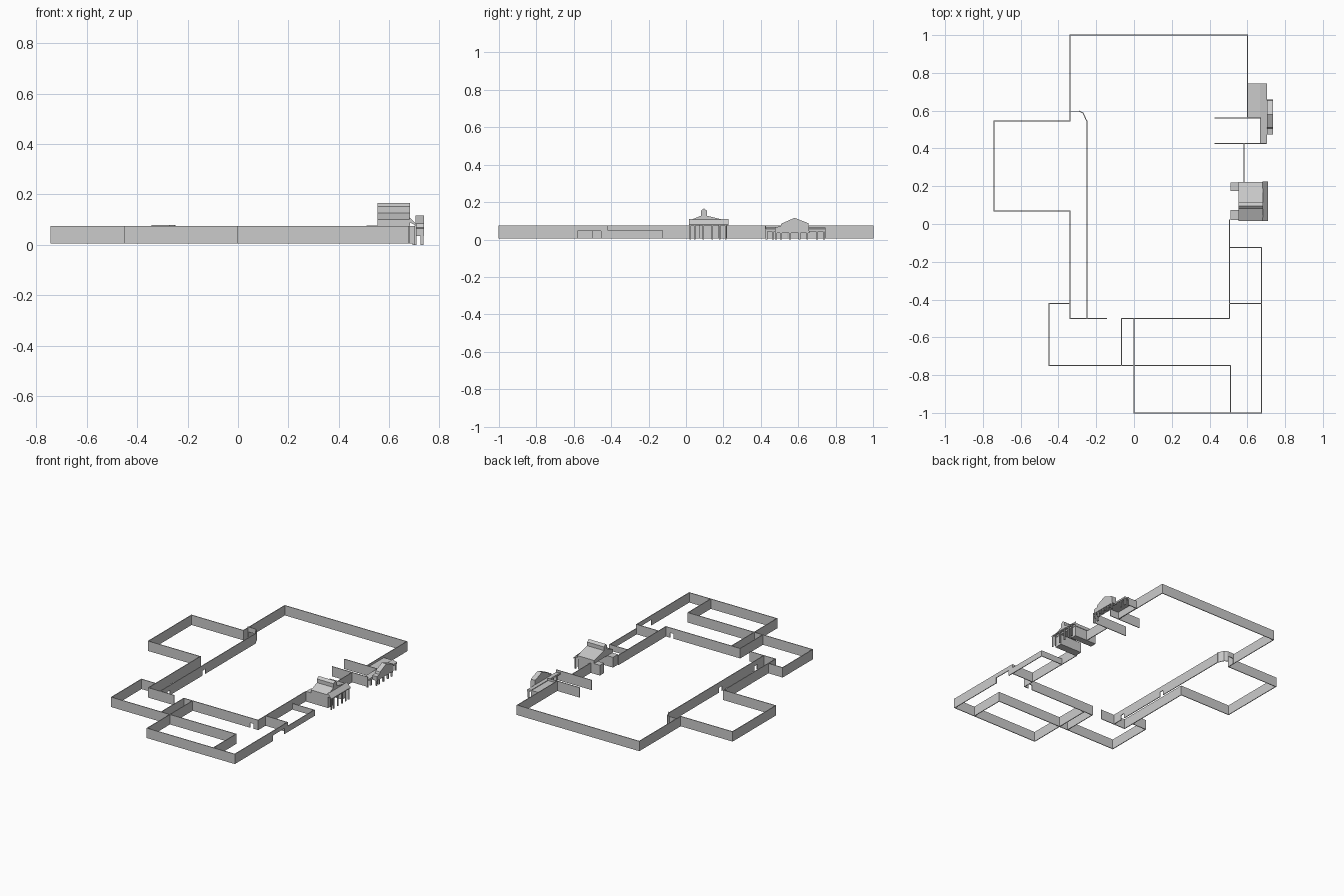
import bpy, bmesh, math
from mathutils import Matrix, Vector

if "Cube" in bpy.data.objects:
    bpy.data.objects.remove(bpy.data.objects["Cube"])

Z0, TOP, LOW, THICK = 0.006, 0.075, 0.048, 0.005


def finish(bm, name):
    bmesh.ops.recalc_face_normals(bm, faces=bm.faces)
    mesh = bpy.data.meshes.new(name)
    bm.to_mesh(mesh)
    bm.free()
    obj = bpy.data.objects.new(name, mesh)
    bpy.context.collection.objects.link(obj)
    return obj


def add_box(bm, lo, hi, rot=None):
    lo, hi = Vector(lo), Vector(hi)
    size = hi - lo
    m = Matrix.Translation((lo + hi) / 2) @ Matrix.Diagonal((*size, 1))
    bmesh.ops.create_cube(bm, size=1, matrix=(rot @ m) if rot else m)


def wall_piece(bm, a, b, s, e, z0, z1):
    """Box along the line a-b, between distances s and e."""
    d = Vector(b) - Vector(a)
    rot = Matrix.Translation((a[0], a[1], 0)) @ Matrix.Rotation(math.atan2(d.y, d.x), 4, 'Z')
    add_box(bm, (s, -THICK / 2, z0), (e, THICK / 2, z1), rot)


def wall(name, pts, top=TOP, doors=()):
    """Thin wall along pts. A door is (segment, start, end, head height)."""
    bm = bmesh.new()
    for i, (a, b) in enumerate(zip(pts, pts[1:])):
        length = (Vector(b) - Vector(a)).length
        s = -THICK / 2
        for seg, d0, d1, head in doors:
            if seg == i:
                wall_piece(bm, a, b, s, d0, Z0, top)
                wall_piece(bm, a, b, d0, d1, head, top)
                s = d1
        wall_piece(bm, a, b, s, length + THICK / 2, Z0, top)
    return finish(bm, name)


def boxes(name, items):
    bm = bmesh.new()
    for lo, hi in items:
        add_box(bm, lo, hi)
    return finish(bm, name)


def prism(name, profile, lo, hi, axis='X'):
    """Extrude a profile, (y, z) along x or (x, z) along y."""
    bm = bmesh.new()
    co = (lambda p, t: (t, p[0], p[1])) if axis == 'X' else (lambda p, t: (p[0], t, p[1]))
    face = bm.faces.new([bm.verts.new(co(p, lo)) for p in profile])
    ext = bmesh.ops.extrude_face_region(bm, geom=[face])
    shift = (hi - lo, 0, 0) if axis == 'X' else (0, hi - lo, 0)
    bmesh.ops.translate(bm, vec=shift, verts=[v for v in ext['geom'] if isinstance(v, bmesh.types.BMVert)])
    return finish(bm, name)


# main courtyard walls
wall("north_court_wall", [(-0.34, 0.545), (-0.34, 1), (0.60, 1), (0.60, 0.56)])
wall("rounded_corner_wall", [(-0.34, 0.597), (-0.29, 0.597), (-0.27, 0.588), (-0.25, 0.545)],
     top=0.08, doors=[(0, 0.006, 0.045, 0.045)])
wall("inner_west_wall", [(-0.25, 0.545), (-0.25, -0.50)],
     doors=[(0, 0.55, 0.58, 0.04), (0, 0.94, 0.97, 0.04)])
wall("west_court_wall", [(-0.34, 0.545), (-0.74, 0.545), (-0.74, 0.07),
                         (-0.34, 0.07), (-0.34, -0.50), (-0.145, -0.50)])

# southern courts
wall("southwest_court_wall", [(-0.34, -0.42), (-0.45, -0.42), (-0.45, -0.75), (0.51, -0.75), (0.51, -1)])
wall("south_divider", [(-0.067, -0.75), (-0.067, -0.50), (0.505, -0.50), (0.505, 0.02)],
     doors=[(1, 0.51, 0.54, 0.04)])
wall("south_cross_wall", [(0, -0.50), (0, -1)])
wall("southeast_wall", [(0, -1), (0.675, -1), (0.675, -0.42), (0.505, -0.42)],
     doors=[(1, 0.42, 0.545, 0.045)])
wall("low_east_wall", [(0.675, -0.42), (0.675, -0.125), (0.505, -0.125)], top=LOW)

# walls joining the gates
wall("gate_link_wall", [(0.582, 0.22), (0.582, 0.425)])
wall("passage_wall_south", [(0.43, 0.425), (0.70, 0.425)])
wall("passage_wall_north", [(0.43, 0.56), (0.67, 0.56)])

# south gatehouse: flanking rooms, gabled roof with raised ridge, porch
boxes("gatehouse_flanks", [((0.51, 0.02, Z0), (0.68, 0.075, 0.077)),
                           ((0.51, 0.175, Z0), (0.68, 0.22, 0.077))])
prism("gatehouse_roof", [(0.015, 0.078), (0.222, 0.078), (0.222, 0.10), (0.113, 0.127),
                         (0.113, 0.153), (0.096, 0.167), (0.079, 0.153), (0.079, 0.127),
                         (0.015, 0.10)], 0.553, 0.682)
prism("gatehouse_porch_roof", [(0.68, 0.11), (0.71, 0.08), (0.71, 0.074), (0.68, 0.09)],
      0.015, 0.226, 'Y')
boxes("gatehouse_posts", [((0.70, y - 0.004, 0), (0.708, y + 0.004, 0.078))
                          for y in (0.022, 0.046, 0.092, 0.14, 0.18, 0.212)])

# north gatehouse: flat side roof, long eave, gabled porch
boxes("side_roof", [((0.60, 0.56, 0.055), (0.672, 0.745, 0.06)),
                    ((0.60, 0.74, Z0), (0.672, 0.745, 0.06)),
                    ((0.60, 0.56, Z0), (0.605, 0.745, 0.06))])
prism("long_eave", [(0.668, 0.064), (0.705, 0.056), (0.705, 0.044), (0.668, 0.052)],
      0.425, 0.745, 'Y')
prism("porch_gable", [(0.475, 0.036), (0.66, 0.036), (0.655, 0.087), (0.58, 0.116),
                      (0.51, 0.085), (0.505, 0.07), (0.475, 0.066)], 0.703, 0.737)
boxes("eave_posts", [((0.692, y - 0.005, 0), (0.702, y + 0.005, 0.05))
                     for y in (0.43, 0.465, 0.70, 0.737)])
boxes("porch_posts", [((0.724, y - 0.005, 0), (0.735, y + 0.005, 0.038))
                      for y in (0.482, 0.508, 0.557, 0.607, 0.648)])
